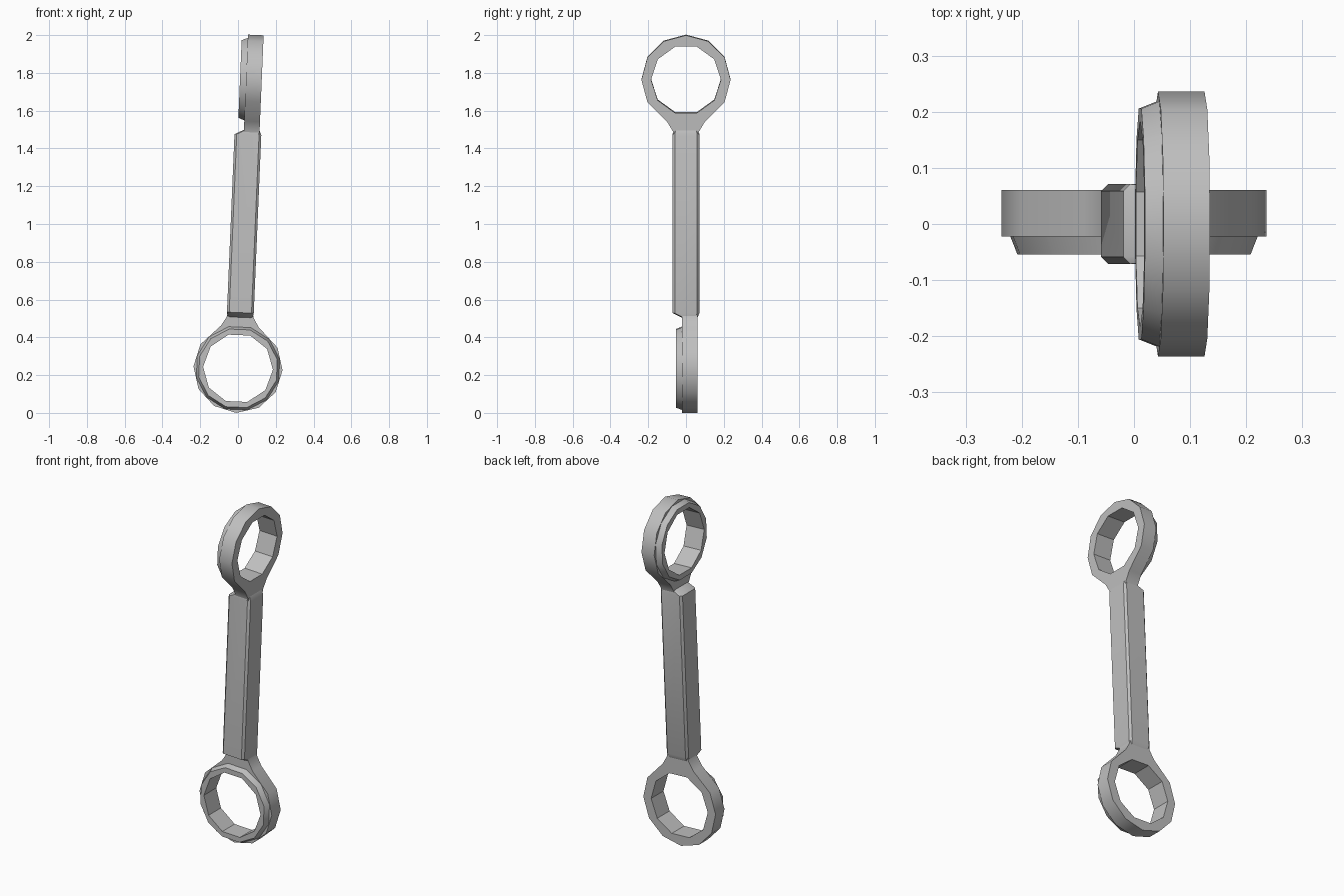
import bpy, bmesh
from math import sin, cos, pi, radians, atan
from mathutils import Matrix

cube = bpy.data.objects.get("Cube")
if cube:
    bpy.data.objects.remove(cube)

LENGTH = 1.531           # distance between the two ring centres
OUTER, HOLE = 0.236, 0.185
FACE, BACK, COLLAR = -0.022, 0.061, -0.054   # depths through a ring

# The whole rod leans slightly to its left
PLACE = Matrix.Translation((0, 0, 0.236)) @ Matrix.Rotation(atan(0.0423), 4, "Y")

grey = bpy.data.materials.new("plain grey")
grey.use_nodes = True
colour = (0.52, 0.52, 0.52, 1)
grey.diffuse_color = colour
grey.node_tree.nodes["Principled BSDF"].inputs["Base Color"].default_value = colour


def finish(name, bm):
    bmesh.ops.recalc_face_normals(bm, faces=bm.faces)
    mesh = bpy.data.meshes.new(name)
    bm.to_mesh(mesh)
    bm.free()
    mesh.materials.append(grey)
    obj = bpy.data.objects.new(name, mesh)
    bpy.context.collection.objects.link(obj)
    obj.matrix_world = PLACE
    bpy.ops.object.select_all(action="DESELECT")
    obj.select_set(True)
    bpy.context.view_layer.objects.active = obj
    bpy.ops.object.shade_smooth_by_angle(angle=radians(32))
    return obj


def polygon(count, radius, start=0.0):
    angles = [start + 2 * pi * i / count for i in range(count)]
    return [(radius * cos(a), radius * sin(a)) for a in angles]


def lower(a, d, t):
    return (a, t, d)


def upper(a, d, t):
    return (t, a, LENGTH - d)


def pierced(name, outlines, depths, place):
    """Closed slab with a ten-sided hole; the outline may change with depth."""
    bm = bmesh.new()
    hole = polygon(10, HOLE)
    loops = []
    for outline, t in zip(outlines, depths):
        pair = []
        for points in (outline, hole):
            verts = [bm.verts.new(place(a, d, t)) for a, d in points]
            n = len(verts)
            edges = [bm.edges.new((verts[i], verts[(i + 1) % n])) for i in range(n)]
            pair.append((verts, edges))
        bmesh.ops.triangle_fill(bm, edges=pair[0][1] + pair[1][1], use_beauty=True)
        loops.append(pair)
    for (near, _), (far, _) in zip(*loops):
        n = len(near)
        for i in range(n):
            j = (i + 1) % n
            bm.faces.new((near[i], near[j], far[j], far[i]))
    return finish(name, bm)


# Ring outline: twelve sides, with three corners replaced by the flared neck
neck = [(0.1, 0.222), (0.07, 0.272), (0.066, 0.3)]
neck += [(-a, d) for a, d in reversed(neck)]
round_part = [p for p in polygon(12, OUTER, radians(150)) if p[1] < 0.15]
ring_outline = round_part + neck

# Eyes at both ends, turned a quarter turn from each other, each with a collar
for label, place in (("lower", lower), ("upper", upper)):
    pierced(label + "_ring", (ring_outline, ring_outline), (FACE, BACK), place)
    pierced(label + "_collar",
            (polygon(12, 0.226, pi / 12), polygon(12, 0.213, pi / 12)),
            (FACE, COLLAR), place)


# Shaft: chamfered square bar whose ends slope down to the ring necks
def section(bm, z, x0, x1, y0, y1, c=0.012):
    pts = [(x0 + c, y0), (x1 - c, y0), (x1, y0 + c), (x1, y1 - c),
           (x1 - c, y1), (x0 + c, y1), (x0, y1 - c), (x0, y0 + c)]
    return [bm.verts.new((x, y, z)) for x, y in pts]


HALF, TIP = 0.071, 0.067
bm = bmesh.new()
rows = [section(bm, 0.27, -TIP, TIP, FACE, BACK),
        section(bm, 0.295, -HALF, HALF, -HALF, HALF),
        section(bm, LENGTH - 0.293, -HALF, HALF, -HALF, HALF),
        section(bm, LENGTH - 0.268, FACE, BACK, -TIP, TIP)]
for low, high in zip(rows, rows[1:]):
    for i in range(8):
        j = (i + 1) % 8
        bm.faces.new((low[i], low[j], high[j], high[i]))
bm.faces.new(rows[0])
bm.faces.new(rows[-1])
finish("shaft", bm)
